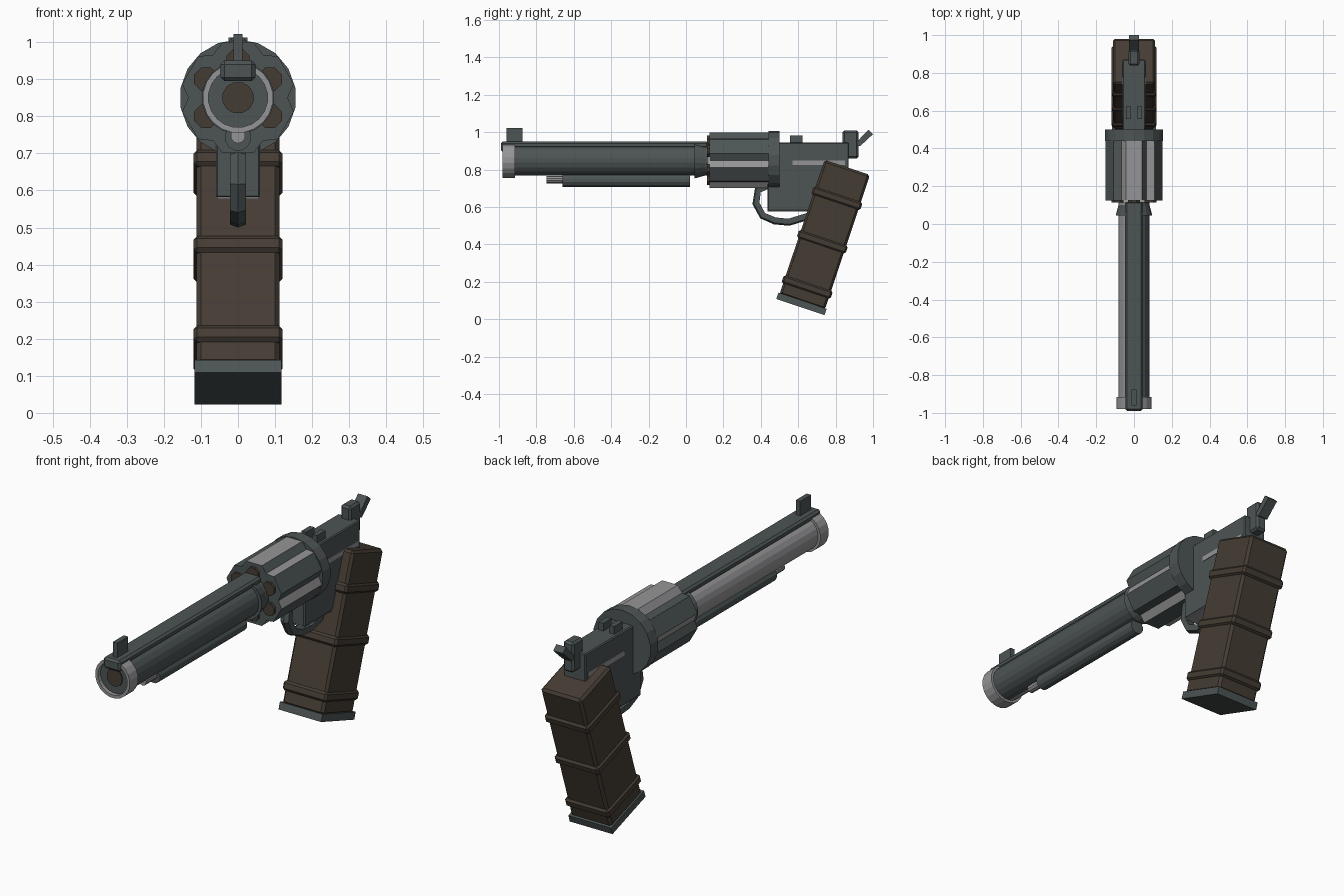
import bpy
import bmesh
from math import sin, cos, radians, atan2
from mathutils import Vector

cube = bpy.data.objects.get("Cube")
if cube:
    bpy.data.objects.remove(cube, do_unlink=True)


def material(name, r, g, b):
    m = bpy.data.materials.new(name)
    m.use_nodes = True
    m.diffuse_color = (r, g, b, 1)
    m.node_tree.nodes["Principled BSDF"].inputs["Base Color"].default_value = (r, g, b, 1)
    return m


gunmetal = material("gunmetal", 0.075, 0.09, 0.09)
steel = material("light steel", 0.3, 0.3, 0.31)
brown = material("dark brown", 0.06, 0.046, 0.034)
AXIS = 0.85  # height of the bore line


def finish(name, bm, *mats, bevel=0):
    bmesh.ops.recalc_face_normals(bm, faces=bm.faces)
    mesh = bpy.data.meshes.new(name)
    bm.to_mesh(mesh)
    bm.free()
    for m in mats:
        mesh.materials.append(m)
    ob = bpy.data.objects.new(name, mesh)
    bpy.context.collection.objects.link(ob)
    if bevel:
        mod = ob.modifiers.new("bevel", "BEVEL")
        mod.width = bevel
        mod.segments = 1
    return ob


def side_profile(name, mat, half, points, bevel=0, x=0):
    """Outline in y and z, given a thickness across x."""
    bm = bmesh.new()
    face = bm.faces.new([bm.verts.new((x - half, y, z)) for y, z in points])
    ext = bmesh.ops.extrude_face_region(bm, geom=[face])
    bmesh.ops.translate(bm, vec=(2 * half, 0, 0),
                        verts=[v for v in ext["geom"] if isinstance(v, bmesh.types.BMVert)])
    return finish(name, bm, mat, bevel=bevel)


def box(name, mat, half, y0, y1, z0, z1, bevel=0, x=0):
    return side_profile(name, mat, half, [(y0, z0), (y1, z0), (y1, z1), (y0, z1)], bevel, x)


def loft(bm, rings, close=False):
    """Bridge rings of points, either capped or joined end to end."""
    loops = [[bm.verts.new(p) for p in ring] for ring in rings]
    n = len(loops[0])
    pairs = list(zip(loops, loops[1:])) + ([(loops[-1], loops[0])] if close else [])
    for a, b in pairs:
        for i in range(n):
            j = (i + 1) % n
            bm.faces.new((a[i], a[j], b[j], b[i]))
    if not close:
        bm.faces.new(loops[0])
        bm.faces.new(loops[-1])


def ring(r, y, z=AXIS, sides=20, x=0):
    return [(x + r * cos(radians(360 * (i + .5) / sides)), y,
             z + r * sin(radians(360 * (i + .5) / sides))) for i in range(sides)]


def rod(name, mat, r0, y0, r1, y1, z=AXIS, sides=20, x=0):
    bm = bmesh.new()
    loft(bm, [ring(r0, y0, z, sides, x), ring(r1, y1, z, sides, x)])
    return finish(name, bm, mat)


# Barrel, with its bright flank
barrel = rod("barrel", gunmetal, .083, -.96, .083, .12)
barrel.data.materials.append(steel)
for f in barrel.data.polygons:
    if f.normal.x < -.25:
        f.material_index = 1
rod("bore", brown, .043, -.966, .043, -.95, sides=12)
bm = bmesh.new()
loft(bm, [ring(.095, -.98), ring(.095, -.915), ring(.08, -.915), ring(.08, -.98)], close=True)
finish("muzzle_ring", bm, steel)
rod("barrel_collar", gunmetal, .098, .045, .078, .12)

# Top rib and front sight
side_profile("top_rib", gunmetal, .047,
             [(-.99, .895), (-.96, .895), (-.94, .915), (.12, .915), (.12, .95), (-.99, .95)], .01)
box("front_sight", gunmetal, .012, -.96, -.875, .94, 1.022)

# Ejector below the barrel
rod("ejector_housing", gunmetal, .036, -.66, .036, .022, .743, 12)
rod("ejector_tip", steel, .02, -.745, .02, -.65, .747, 10)

# Fluted drum: six ridges with a valley between each pair
outline = []
for k in range(6):
    ridge = 30 + 60 * k
    for offset, r in ((-16, .155), (16, .155), (30, .134)):
        a = radians(ridge + offset)
        outline.append((r * cos(a), AXIS + r * sin(a)))
bm = bmesh.new()
loft(bm, [[(x, y, z) for x, z in outline] for y in (.125, .45)])
bm.faces.ensure_lookup_table()
for i in range(18):
    if i % 3 == 1 or i == 3:
        bm.faces[i].material_index = 1
finish("drum", bm, gunmetal, steel)
rod("recoil_shield", gunmetal, .157, .44, .157, .5, sides=18)

# Rounds in the drum chambers
for k in range(6):
    a = radians(30 + 60 * k)
    rod(f"round_{k + 1}", brown, .034, .113, .034, .14,
        AXIS + .1 * sin(a), 8, .1 * cos(a))

# Receiver
side_profile("receiver", gunmetal, .06,
             [(.435, .58), (.7, .58), (.87, .8), (.87, .945), (.435, .945)], .005)
for s, side in ((1, "left"), (-1, "right")):
    box(f"{side}_receiver_strip", steel, .003, .57, .85, .826, .85, x=s * .06)
    box(f"{side}_rear_sight", gunmetal, .013, .557, .622, .94, .983, x=s * .03)
box("receiver_floor", steel, .056, .437, .66, .577, .59)

# Hammer and spur
box("hammer", gunmetal, .028, .838, .922, .86, 1.01, .01)
side_profile("hammer_spur", gunmetal, .026,
             [(.9, .935), (.93, .925), (1.0, .99), (.975, 1.013)])

# Trigger guard, a four-sided strap swept along an arc
path = [(.45, .72), (.385, .69), (.375, .62), (.41, .555), (.475, .527), (.55, .52), (.68, .56)]
rings = []
for i, (y, z) in enumerate(path):
    a, b = path[max(i - 1, 0)], path[min(i + 1, len(path) - 1)]
    t = Vector((0, b[0] - a[0], b[1] - a[1])).normalized()
    n = Vector((0, -t.z, t.y))
    c = Vector((0, y, z))
    rings.append([c + n * .018 + Vector((.022, 0, 0)), c + n * .018 - Vector((.022, 0, 0)),
                  c - n * .012 - Vector((.022, 0, 0)), c - n * .02,
                  c - n * .012 + Vector((.022, 0, 0))])
bm = bmesh.new()
loft(bm, rings)
finish("trigger_guard", bm, gunmetal)

# Slanted grip, built along its own axis from the middle of its top
TOP = Vector((.8625, .8125))
DOWN = Vector((-.318, -.948))
BACK = Vector((.948, -.318))


def grip_block(name, mat, half_x, half_y, d0, d1, bevel):
    pts = [TOP + DOWN * d + BACK * w
           for d, w in ((d0, -half_y), (d0, half_y), (d1, half_y), (d1, -half_y))]
    side_profile(name, mat, half_x, [tuple(p) for p in pts], bevel)


grip_block("grip", brown, .112, .128, 0, .76, .012)
for i, d in enumerate((.175, .42, .675)):
    grip_block(f"grip_band_{i + 1}", brown, .12, .138, d - .023, d + .023, .01)
grip_block("grip_base", gunmetal, .117, .136, .752, .788, 0)
